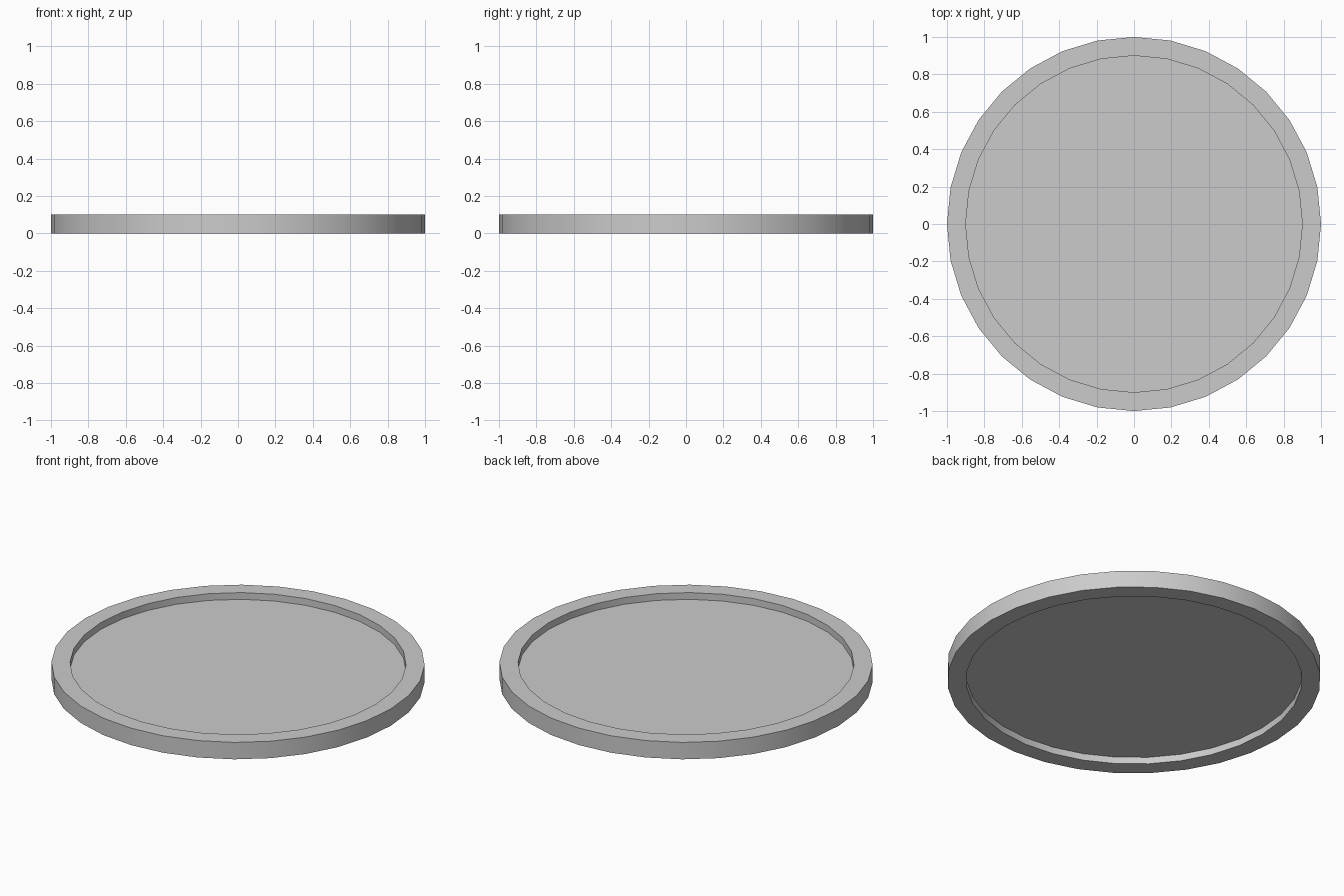
import bpy, bmesh
from math import sin, cos, tau, radians

if "Cube" in bpy.data.objects:
    bpy.data.objects.remove(bpy.data.objects["Cube"])

SIDES = 32


def lathe(name, profile, closed_caps=False):
    """Spin a closed (radius, z) profile around z; or cap a two-point wall."""
    bm = bmesh.new()
    rings = [[bm.verts.new((r * cos(tau * i / SIDES), r * sin(tau * i / SIDES), z))
              for i in range(SIDES)] for r, z in profile]
    pairs = list(zip(rings, rings[1:]))
    if closed_caps:
        bm.faces.new(rings[0])
        bm.faces.new(rings[-1])
    else:
        pairs.append((rings[-1], rings[0]))
    for a, b in pairs:
        for i in range(SIDES):
            j = (i + 1) % SIDES
            bm.faces.new((a[i], a[j], b[j], b[i]))
    bmesh.ops.recalc_face_normals(bm, faces=bm.faces)
    mesh = bpy.data.meshes.new(name)
    bm.to_mesh(mesh)
    bm.free()
    obj = bpy.data.objects.new(name, mesh)
    bpy.context.collection.objects.link(obj)
    bpy.ops.object.select_all(action='DESELECT')
    obj.select_set(True)
    bpy.context.view_layer.objects.active = obj
    bpy.ops.object.shade_smooth_by_angle(angle=radians(30))
    return obj


# Raised outer rim, square in section
lathe("rim", [(1.0, 0.0), (1.0, 0.1), (0.9, 0.1), (0.9, 0.0)])

# Thin panel recessed on both sides of the rim
lathe("panel", [(0.9, 0.04), (0.9, 0.06)], closed_caps=True)
